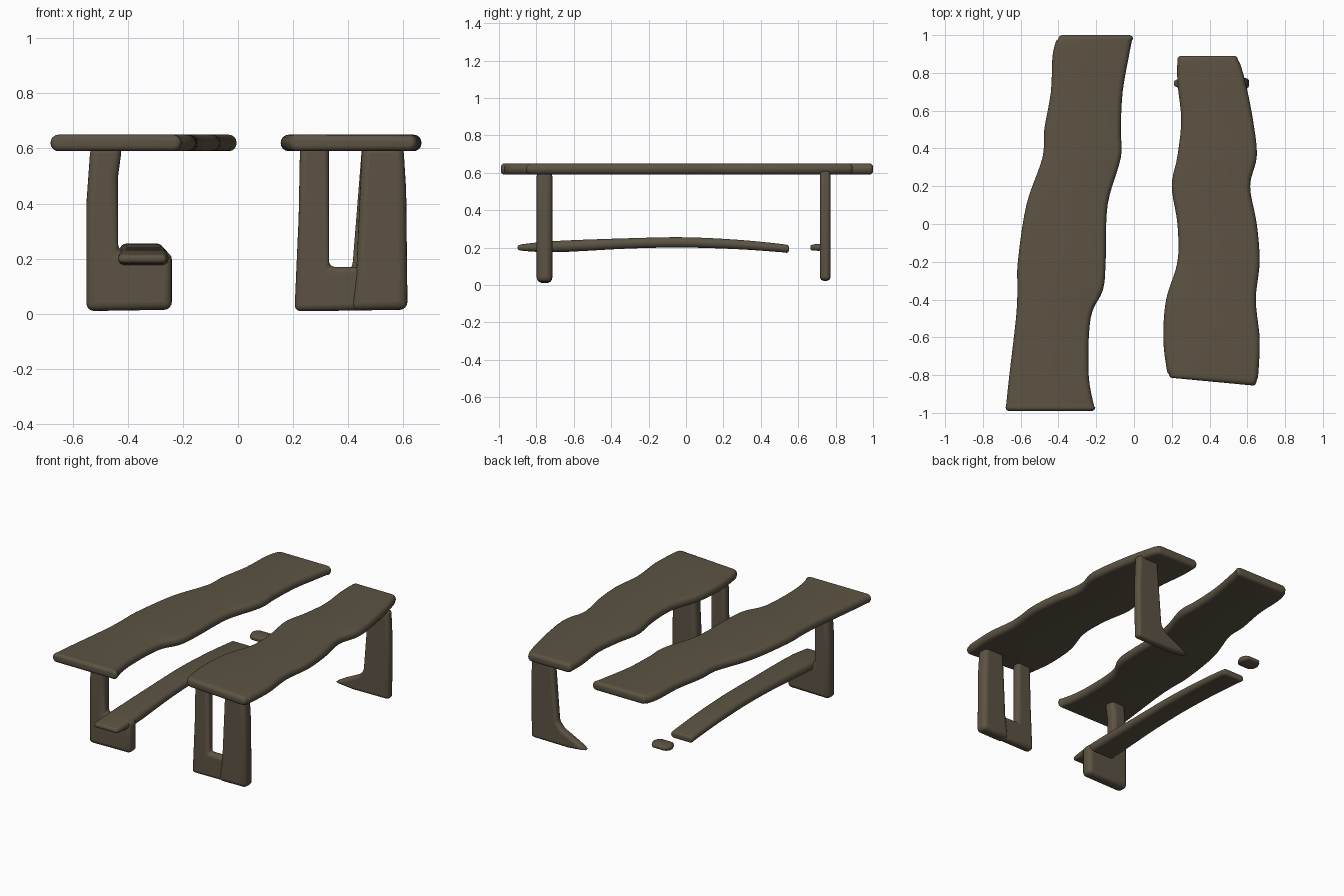
import bpy, bmesh, math

cube = bpy.data.objects.get("Cube")
if cube:
    bpy.data.objects.remove(cube, do_unlink=True)

wood = bpy.data.materials.new("dark brown wood")
wood.use_nodes = True
colour = (0.107, 0.086, 0.056, 1)
wood.diffuse_color = colour
wood.node_tree.nodes["Principled BSDF"].inputs["Base Color"].default_value = colour


def finish(name, bm, bevel=0):
    """Turn a bmesh into a smooth wooden object, with optional rounded edges."""
    bmesh.ops.recalc_face_normals(bm, faces=bm.faces)
    mesh = bpy.data.meshes.new(name)
    bm.to_mesh(mesh)
    bm.free()
    mesh.materials.append(wood)
    obj = bpy.data.objects.new(name, mesh)
    bpy.context.collection.objects.link(obj)
    if bevel:
        mod = obj.modifiers.new("rounded edges", "BEVEL")
        mod.width = bevel
        mod.segments = 4
        mod.limit_method = "ANGLE"
        mod.angle_limit = math.radians(25)
    bpy.ops.object.select_all(action="DESELECT")
    obj.select_set(True)
    bpy.context.view_layer.objects.active = obj
    bpy.ops.object.shade_smooth_by_angle(angle=math.radians(50))
    return obj


def smooth_stations(stations, steps=5):
    """Run a smooth spline through the stations along a board."""
    result = []
    last = len(stations) - 1
    for i in range(last):
        quad = [stations[min(max(i + k, 0), last)] for k in (-1, 0, 1, 2)]
        for s in range(steps):
            t = s / steps
            result.append([
                b + t / 2 * (c - a + t * (2*a - 5*b + 4*c - d + t * (3*(b - c) + d - a)))
                for a, b, c, d in zip(*quad)])
    result.append(list(stations[-1]))
    return result


def section(bm, y, x0, x1, z0, z1, inset, skew):
    """One rounded cross-section ring of a board."""
    x0, x1, z0, z1 = x0 + inset, x1 - inset, z0 + inset, z1 - inset
    r = (z1 - z0) * 0.48
    ring = []
    corners = ((x1 - r, z1 - r), (x0 + r, z1 - r), (x0 + r, z0 + r), (x1 - r, z0 + r))
    for q, (cx, cz) in enumerate(corners):
        for k in range(5):
            a = (q + k / 4) * math.pi / 2
            x = cx + r * math.cos(a)
            slant = skew * (x - x0) / (x1 - x0)
            ring.append(bm.verts.new((x, y + slant, cz + r * math.sin(a))))
    return ring


def board(name, stations, z0=0, z1=0, skew=0, edge=0.02):
    """Loft a wavy board from (y, left, right[, bottom, top]) stations, back to front."""
    rows = [tuple(s) if len(s) > 3 else (*s, z0, z1) for s in stations]
    rows = smooth_stations(rows)
    y_back, y_front = rows[0][0], rows[-1][0]
    middle = [r for r in rows if y_front + edge < r[0] < y_back - edge]
    profile = [(r, 0) for r in middle]
    for k in range(5):  # rounded ends
        a = k / 4 * math.pi / 2
        inset = edge * (1 - math.cos(a))
        push = edge * (1 - math.sin(a))
        profile.insert(0, ((y_back - push, *rows[0][1:]), inset))
        profile.append(((y_front + push, *rows[-1][1:]), inset))
    bm = bmesh.new()
    rings = [section(bm, *row, inset, skew * max(0, -row[0] / abs(y_front)) ** 10)
             for row, inset in profile]
    for a, b in zip(rings, rings[1:]):
        for i in range(len(a)):
            j = (i + 1) % len(a)
            bm.faces.new((a[i], a[j], b[j], b[i]))
    bm.faces.new(rings[0])
    bm.faces.new(rings[-1])
    return finish(name, bm)


def slab_leg(name, outline, y0, y1, bevel=0.028):
    """Extrude an (x, z) outline between two depths."""
    bm = bmesh.new()
    face = bm.faces.new([bm.verts.new((x, y0, z)) for x, z in outline])
    moved = bmesh.ops.extrude_face_region(bm, geom=[face])["geom"]
    verts = [v for v in moved if isinstance(v, bmesh.types.BMVert)]
    bmesh.ops.translate(bm, verts=verts, vec=(0, y1 - y0, 0))
    return finish(name, bm, bevel)


# Two wavy tabletop planks
board("right_tabletop_plank", [
    (1, -.40, -.005), (.9, -.43, -.025), (.7, -.44, -.06), (.5, -.475, -.07),
    (.35, -.485, -.07), (.1, -.57, -.14), (-.2, -.615, -.15), (-.35, -.617, -.165),
    (-.5, -.625, -.23), (-.8, -.66, -.24), (-.99, -.68, -.205)], .59, .65)
board("left_tabletop_plank", [
    (.89, .23, .55), (.75, .23, .59), (.55, .25, .63), (.36, .23, .65),
    (.2, .20, .615), (0, .23, .65), (-.2, .23, .665), (-.4, .17, .645),
    (-.6, .155, .665), (-.75, .17, .66), (-.815, .185, .65)], .59, .65, skew=-.04)

# Arched footrest and its broken-off far end
board("footrest", [
    (.55, -.43, -.27, .172, .215), (.3, -.43, -.27, .19, .24), (0, -.43, -.27, .2, .255),
    (-.3, -.43, -.265, .195, .25), (-.7, -.435, -.25, .175, .235),
    (-.9, -.435, -.26, .185, .215)], edge=.012)
board("footrest_end_piece", [
    (.765, -.38, -.28, .19, .215), (.715, -.4, -.26, .183, .22),
    (.665, -.38, -.28, .185, .215)], edge=.01)

# Front legs
slab_leg("right_front_leg", [
    (-.55, .01), (-.24, .015), (-.24, .225), (-.435, .225), (-.435, .5),
    (-.42, .61), (-.535, .61), (-.55, .4)], -.795, -.715)
slab_leg("left_front_leg_inner", [
    (.205, .01), (.45, .012), (.45, .17), (.33, .17), (.33, .61),
    (.225, .61), (.22, .35)], -.785, -.725, .022)
slab_leg("left_front_leg_outer", [
    (.41, .012), (.615, .015), (.61, .45), (.6, .61), (.45, .61),
    (.43, .17)], -.798, -.715)

# Back leg with a tapering foot
slab_leg("left_back_leg", [
    (.2, .035), (.34, .022), (.605, .025), (.61, .4), (.6, .61), (.45, .61),
    (.415, .17), (.38, .13), (.27, .075)], .717, .772, .02)
